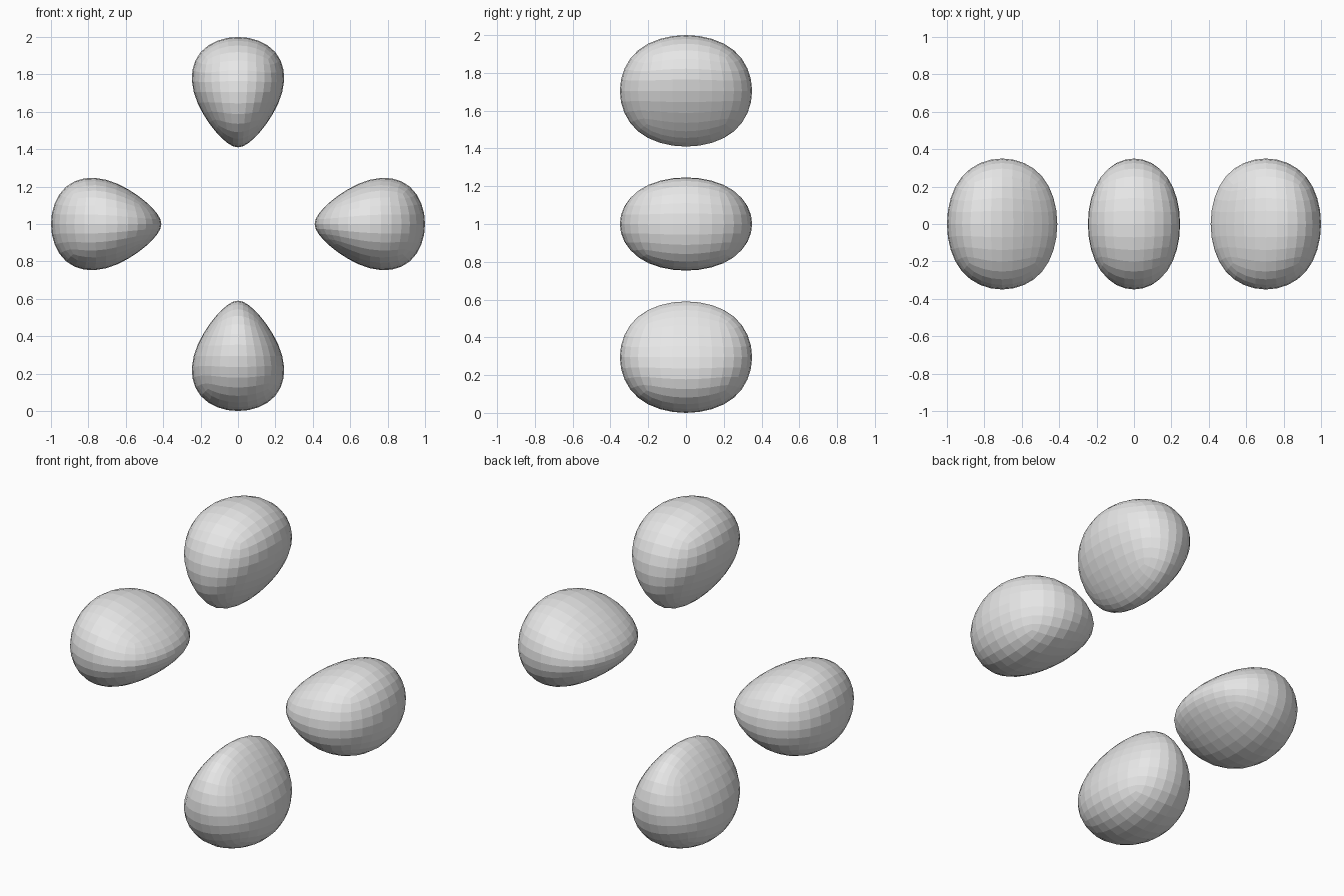
import bpy
import math
from mathutils import Matrix

if "Cube" in bpy.data.objects:
    bpy.data.objects.remove(bpy.data.objects["Cube"])

HALF_LENGTH = 0.295   # along the radial direction
HALF_DEPTH = 0.35     # front to back
WIDTH = 0.2365        # half width before the taper
CENTRE = 0.705        # distance of each petal from the middle

grey = bpy.data.materials.new("plain_grey")
grey.diffuse_color = (0.8, 0.8, 0.8, 1)
grey.use_nodes = True
grey.node_tree.nodes["Principled BSDF"].inputs["Base Color"].default_value = grey.diffuse_color


def rounded_cube():
    """Subdivided cube as a mesh, reaching 1 unit along each axis."""
    bpy.ops.mesh.primitive_cube_add(size=2)
    ob = bpy.context.object
    mod = ob.modifiers.new("round", 'SUBSURF')
    mod.levels = 3
    bpy.ops.object.modifier_apply(modifier=mod.name)
    reach = max(v.co.z for v in ob.data.vertices)
    ob.data.transform(Matrix.Scale(1 / reach, 4))
    return ob


def petal(name, angle):
    """Teardrop egg, blunt outside and narrow towards the middle."""
    ob = rounded_cube()
    ob.name = name
    for v in ob.data.vertices:
        u = v.co.z
        v.co.x *= WIDTH * (1 + 0.33 * u - 0.15 * u * u)
        v.co.y *= HALF_DEPTH
        v.co.z = CENTRE + HALF_LENGTH * u
    # turn about the middle of the ring, then lift to stand on the ground
    ob.data.transform(Matrix.Translation((0, 0, 1)) @ Matrix.Rotation(angle, 4, 'Y'))
    ob.data.materials.append(grey)


# four petals in a ring
for i, side in enumerate(("top", "right", "bottom", "left")):
    petal(side + "_petal", i * math.pi / 2)
